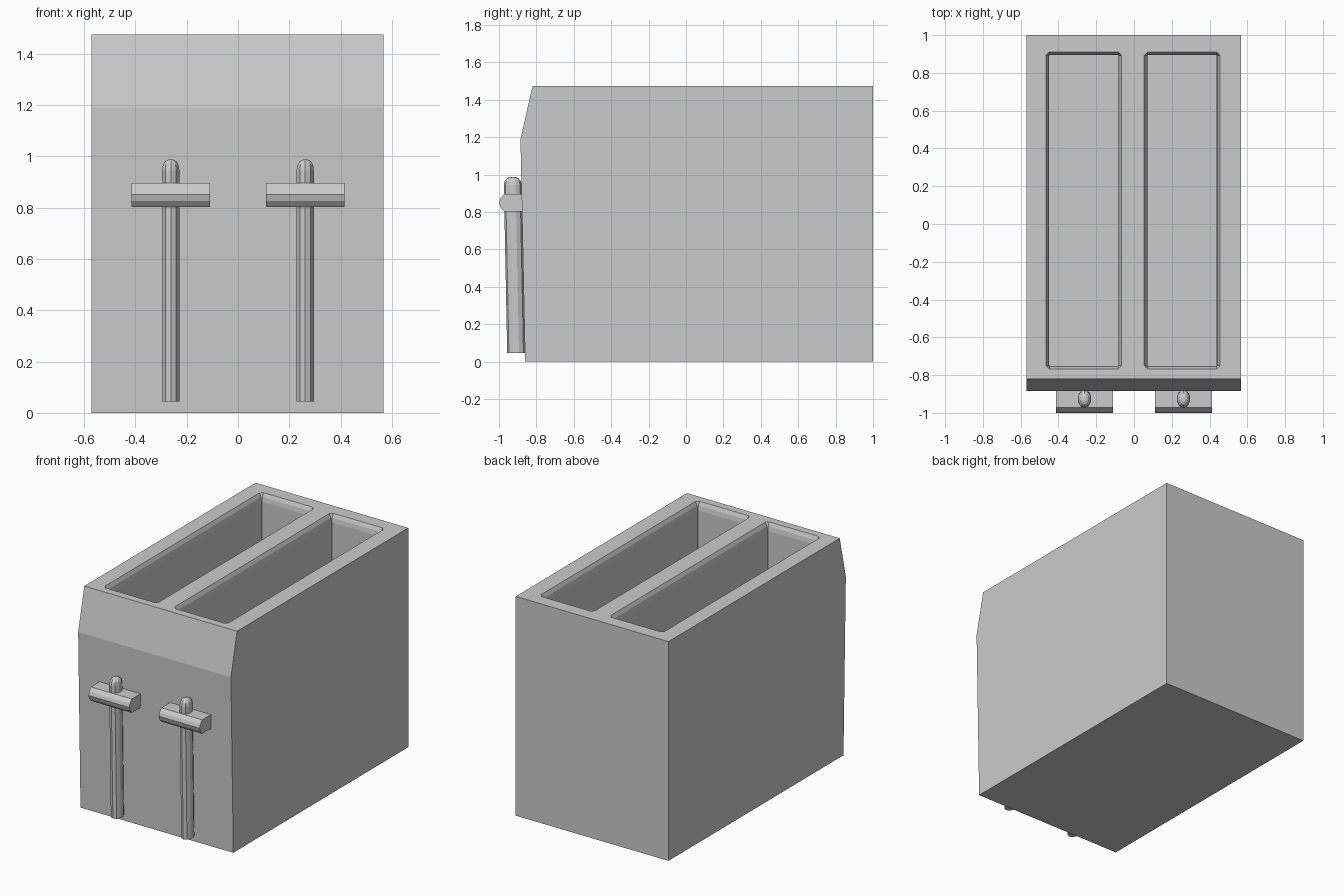
import bpy, bmesh, math

if "Cube" in bpy.data.objects:
    bpy.data.objects.remove(bpy.data.objects["Cube"])


def finish(bm, name):
    bmesh.ops.remove_doubles(bm, verts=bm.verts, dist=0.0005)
    bmesh.ops.recalc_face_normals(bm, faces=bm.faces)
    mesh = bpy.data.meshes.new(name)
    bm.to_mesh(mesh)
    bm.free()
    obj = bpy.data.objects.new(name, mesh)
    bpy.context.collection.objects.link(obj)
    return obj


def loft(name, rings):
    """Skin a stack of equal-length point rings and cap both ends."""
    bm = bmesh.new()
    loops = [[bm.verts.new(p) for p in ring] for ring in rings]
    n = len(loops[0])
    for a, b in zip(loops, loops[1:]):
        for i in range(n):
            j = (i + 1) % n
            bm.faces.new((a[i], a[j], b[j], b[i]))
    bm.faces.new(loops[0][::-1])
    bm.faces.new(loops[-1])
    return finish(bm, name)


def extrude_x(name, profile, x0, x1):
    return loft(name, [[(x, y, z) for y, z in profile] for x in (x0, x1)])


def slot_ring(x0, x1, y0, y1, f, z):
    """Slot outline flared outward by f, leaving clipped corners."""
    return [(x0, y0 - f, z), (x1, y0 - f, z), (x1 + f, y0, z), (x1 + f, y1, z),
            (x1, y1 + f, z), (x0, y1 + f, z), (x0 - f, y1, z), (x0 - f, y0, z)]


# Toaster body with a sloped upper front
TOP = 1.475
body = extrude_x("toaster_body",
                 [(-0.86, 0), (1, 0), (1, TOP), (-0.82, TOP), (-0.885, 1.19)],
                 -0.57, 0.567)

# Two bread slots with rounded lips
for x0, x1 in ((-0.448, -0.083), (0.072, 0.437)):
    lip = [(0.001, 0.2), (0.001, 1.42), (0.006, 1.45), (0.018, TOP), (0.018, 1.6)]
    cutter = loft("slot_cutter",
                  [slot_ring(x0, x1, -0.75, 0.893, f, z) for f, z in lip])
    cutter.hide_render = True
    mod = body.modifiers.new("slot", 'BOOLEAN')
    mod.operation = 'DIFFERENCE'
    mod.solver = 'EXACT'
    mod.object = cutter
    bpy.context.view_layer.objects.active = body
    bpy.ops.object.modifier_apply(modifier=mod.name)
    bpy.data.objects.remove(cutter)

# Lever rods (leaning with the front face) and push handles
SIDES = 10
rod_steps = [(0.045, 1), (0.945, 1), (0.967, 0.88), (0.981, 0.62), (0.987, 0.3)]
handle_profile = [(-0.875, 0.803), (-0.972, 0.803), (-0.992, 0.825), (-1.0, 0.85),
                  (-0.992, 0.873), (-0.972, 0.896), (-0.875, 0.896)]
for side, cx in (("left", -0.262), ("right", 0.262)):
    rings = []
    for z, s in rod_steps:
        cy = -0.907 - 0.02 * z
        angles = [2 * math.pi * (i + 0.5) / SIDES for i in range(SIDES)]
        rings.append([(cx + 0.036 * s * math.cos(a),
                       cy + 0.048 * s * math.sin(a), z) for a in angles])
    loft(side + "_lever_rod", rings)
    extrude_x(side + "_lever_handle", handle_profile, cx - 0.152, cx + 0.152)
